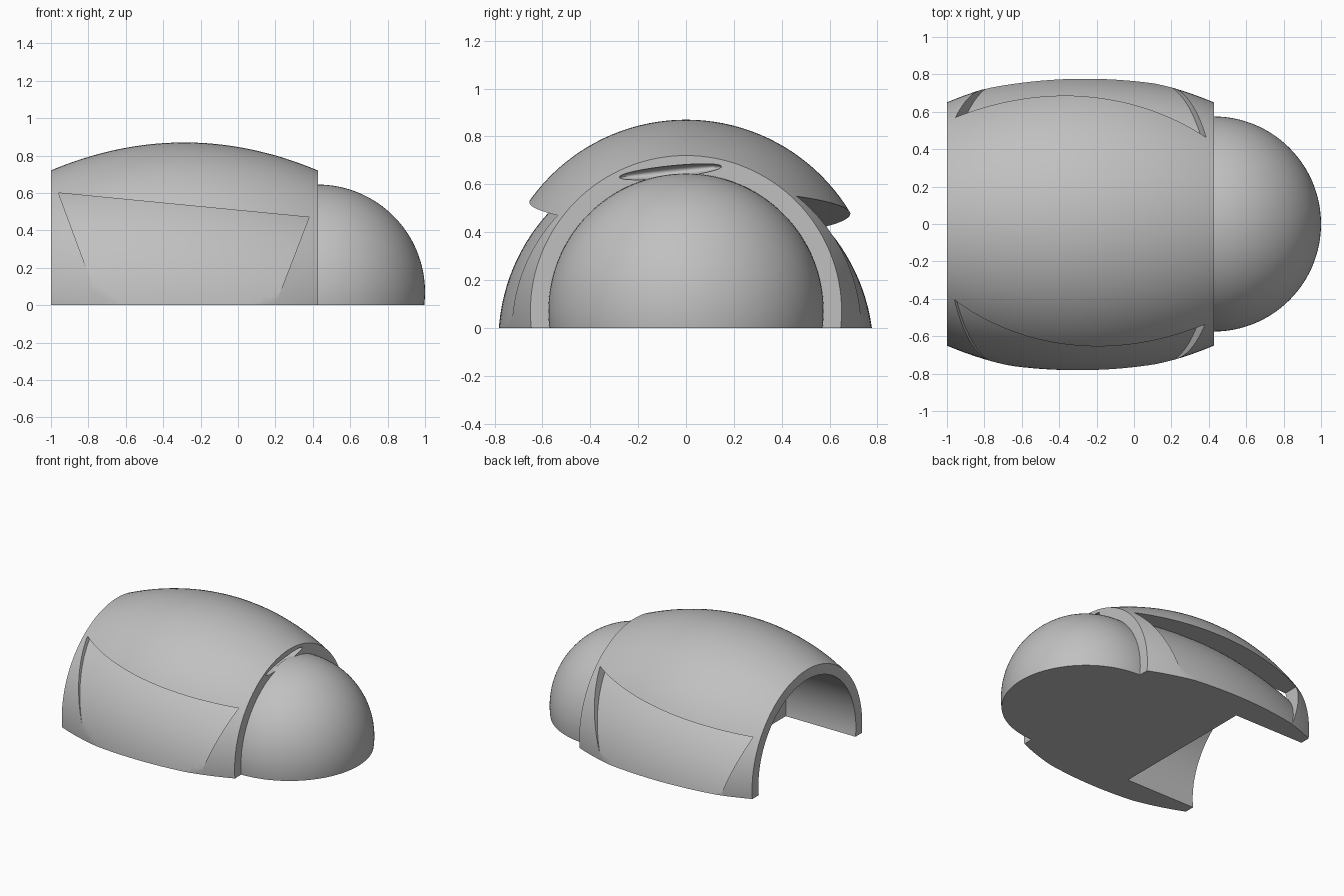
import bpy, bmesh, math
from mathutils import Matrix, Vector

if "Cube" in bpy.data.objects:
    bpy.data.objects.remove(bpy.data.objects["Cube"], do_unlink=True)

AXIS_Z = 0.07      # height of the common axis
MID_X = -0.287     # widest point of the barrel
FRONT_X = 0.427    # face that carries the dome

grey = bpy.data.materials.new("plain grey")
grey.use_nodes = True
colour = (0.53, 0.53, 0.53, 1)
grey.diffuse_color = colour
grey.node_tree.nodes["Principled BSDF"].inputs["Base Color"].default_value = colour


def make(name, bm, matrix=Matrix()):
    bmesh.ops.remove_doubles(bm, verts=bm.verts, dist=1e-5)
    bmesh.ops.recalc_face_normals(bm, faces=bm.faces)
    bm.transform(matrix)
    mesh = bpy.data.meshes.new(name)
    bm.to_mesh(mesh)
    bm.free()
    mesh.materials.append(grey)
    obj = bpy.data.objects.new(name, mesh)
    bpy.context.collection.objects.link(obj)
    return obj


def revolve(name, profile, matrix):
    """Spin an (x, radius) profile about the x axis into a solid."""
    bm = bmesh.new()
    verts = [bm.verts.new((x, 0, r)) for x, r in profile]
    edges = [bm.edges.new(pair) for pair in zip(verts, verts[1:])]
    bmesh.ops.spin(bm, geom=verts + edges, cent=(0, 0, 0), axis=(1, 0, 0),
                   angle=math.tau, steps=128)
    return make(name, bm, matrix)


def prism(name, outline, y0, y1):
    """Extrude an (x, z) outline along y."""
    bm = bmesh.new()
    face = bm.faces.new([bm.verts.new((x, y0, z)) for x, z in outline])
    side = bmesh.ops.extrude_face_region(bm, geom=[face])["geom"]
    bmesh.ops.translate(bm, vec=(0, y1 - y0, 0),
                        verts=[v for v in side if isinstance(v, bmesh.types.BMVert)])
    return make(name, bm)


def cut(target, cutter):
    """Subtract the cutter and remove it."""
    mod = target.modifiers.new("cut", "BOOLEAN")
    mod.object, mod.operation, mod.solver = cutter, "DIFFERENCE", "EXACT"
    bpy.context.view_layer.update()
    graph = bpy.context.evaluated_depsgraph_get()
    mesh = bpy.data.meshes.new_from_object(target.evaluated_get(graph))
    target.modifiers.clear()
    target.data = mesh
    bpy.data.objects.remove(cutter, do_unlink=True)


def arc(radius, bulge, half, steps=48):
    xs = [half * (2 * i / steps - 1) for i in range(steps + 1)]
    return [(x, radius - bulge * x * x) for x in xs]


def block(name, x0, x1, z0, z1):
    return prism(name, [(x0, z0), (x1, z0), (x1, z1), (x0, z1)], -2, 2)


# Barrel shell with an open cylindrical hollow at one end
half = FRONT_X - MID_X
outer = [(MID_X + x, r) for x, r in arc(0.80, 0.294, half)]
hollow = [(-0.425, 0), (-0.425, 0.575), (-1.001, 0.575)]
shell = revolve("barrel_shell", hollow + outer + [(FRONT_X, 0)],
                Matrix.Translation((0, 0, AXIS_Z)))

# Recessed side panels, the second one turned half a circle and a little lower
for turn, drop in ((0, 0), (math.pi, 0.05)):
    recess = prism("panel_recess", [(-0.96, 0.60), (0.38, 0.47), (0.16, -0.1), (-0.70, -0.1)],
                   -1.2, -0.1)
    floor = revolve("panel_floor", [(-1.2, 0)] + arc(0.784, 0.18, 1.2) + [(1.2, 0)],
                    Matrix.Translation((MID_X, 0, -0.058))
                    @ Matrix.Rotation(math.radians(5.5), 4, "Y"))
    cut(recess, floor)
    pivot = Vector((MID_X, 0, 0))
    recess.data.transform(Matrix.Translation(pivot + Vector((0, 0, -drop)))
                          @ Matrix.Rotation(turn, 4, "Z") @ Matrix.Translation(-pivot))
    cut(shell, recess)

# Thin lens-shaped slit above the dome
bm = bmesh.new()
bmesh.ops.create_uvsphere(bm, u_segments=48, v_segments=24, radius=1)
slit = make("slit", bm, Matrix.Translation((FRONT_X, -0.065, 0.652))
            @ Matrix.Rotation(math.radians(6), 4, "X")
            @ Matrix.Diagonal((0.05, 0.215, 0.025, 1)))
cut(shell, slit)
cut(shell, block("ground_cut", -2, 2, -2, 0))

# Dome
steps = 32
quarter = [(0.575 * math.sin(a), 0.575 * math.cos(a))
           for a in (math.pi / 2 * i / steps for i in range(steps + 1))]
dome = revolve("dome", [(-0.02, 0), (-0.02, 0.575)] + quarter,
               Matrix.Translation((0.425, 0, AXIS_Z)))
cut(dome, block("ground_cut", -2, 2, -2, 0))

# Smooth shading with crisp edges
bpy.ops.object.select_all(action="DESELECT")
for obj in (shell, dome):
    obj.select_set(True)
bpy.context.view_layer.objects.active = shell
bpy.ops.object.shade_smooth_by_angle(angle=math.radians(25))
